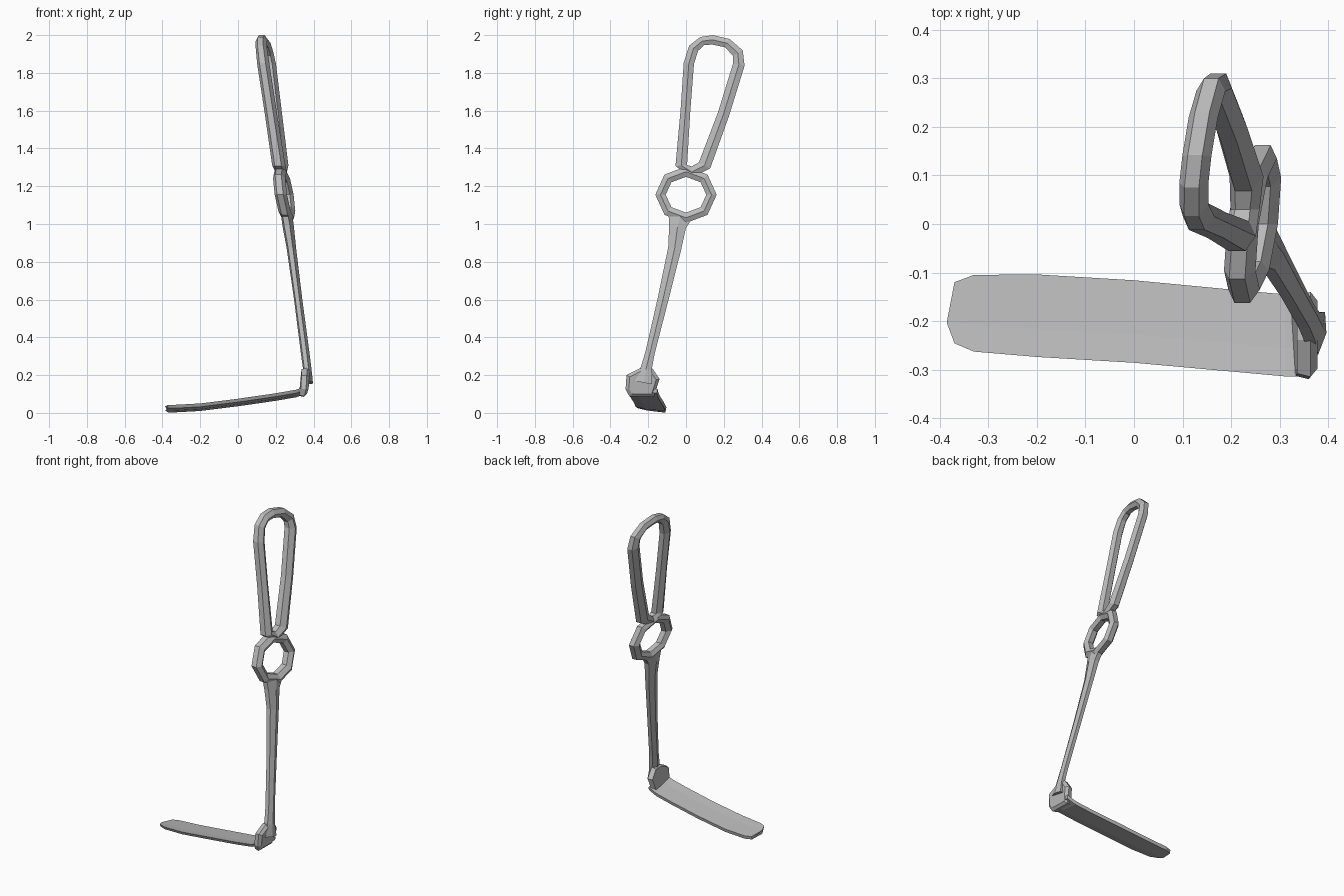
import bpy, bmesh, math
from mathutils import Vector

cube = bpy.data.objects.get("Cube")
if cube:
    bpy.data.objects.remove(cube, do_unlink=True)

steel = bpy.data.materials.new("brushed steel grey")
steel.use_nodes = True
GREY = (0.5, 0.5, 0.5, 1)
steel.diffuse_color = GREY
steel.node_tree.nodes["Principled BSDF"].inputs["Base Color"].default_value = GREY


def loft(name, rings, closed=False):
    """Skin a list of equal-sized rings; cap the ends unless closed."""
    bm = bmesh.new()
    rows = [[bm.verts.new(p) for p in ring] for ring in rings]
    n = len(rows[0])
    pairs = list(zip(rows, rows[1:]))
    if closed:
        pairs.append((rows[-1], rows[0]))
    else:
        bm.faces.new(rows[0])
        bm.faces.new(rows[-1])
    for a, b in pairs:
        for i in range(n):
            j = (i + 1) % n
            bm.faces.new((a[i], a[j], b[j], b[i]))
    bmesh.ops.recalc_face_normals(bm, faces=bm.faces)
    mesh = bpy.data.meshes.new(name)
    bm.to_mesh(mesh)
    bm.free()
    mesh.materials.append(steel)
    obj = bpy.data.objects.new(name, mesh)
    bpy.context.collection.objects.link(obj)
    return obj


def lean(y, z):
    """Sideways position of the slanted, slightly twisted handle plane."""
    return 0.40 - 0.135 * z + 0.13 * (y - 0.21 * z + 0.245)


def bar(name, path, closed=False):
    """Six-sided bar along (y, z, width, depth) points in the handle plane."""
    rings = []
    for i, (y, z, w, d) in enumerate(path):
        last = len(path) - 1
        before = path[i - 1] if closed or i else path[i]
        after = path[(i + 1) % len(path)] if closed or i < last else path[i]
        t = Vector((after[0] - before[0], after[1] - before[1])).normalized()
        ring = []
        for k in range(6):
            a = math.tau * k / 6
            s = math.sin(a) * w / 2 / 0.87
            py, pz = y - t.y * s, z + t.x * s
            ring.append((lean(py, pz) + math.cos(a) * d / 2, py, pz))
        rings.append(ring)
    return loft(name, rings, closed)


# Long open grip
bar("grip_loop", [
    (0.03, 1.275, 0.06, 0.06), (-0.025, 1.31, 0.062, 0.07), (-0.003, 1.6, 0.052, 0.065),
    (0.015, 1.85, 0.055, 0.065), (0.04, 1.93, 0.055, 0.06), (0.085, 1.968, 0.048, 0.06),
    (0.14, 1.975, 0.05, 0.06), (0.22, 1.957, 0.05, 0.06), (0.274, 1.905, 0.06, 0.06),
    (0.28, 1.845, 0.062, 0.065), (0.198, 1.58, 0.062, 0.065), (0.098, 1.31, 0.068, 0.07),
], closed=True)

# Finger ring
bar("finger_ring", [
    (0.135 * math.cos(a), 1.155 + 0.122 * math.sin(a), 0.055, 0.065)
    for a in (math.tau * (k + 0.0) / 8 for k in range(8))
], closed=True)

# Tapering shaft
bar("shaft", [
    (-0.03, 1.045, 0.13, 0.06), (-0.045, 0.985, 0.09, 0.06), (-0.06, 0.87, 0.07, 0.05),
    (-0.122, 0.6, 0.058, 0.044), (-0.19, 0.32, 0.05, 0.046), (-0.212, 0.23, 0.06, 0.045),
    (-0.225, 0.16, 0.09, 0.04),
])

# Flared knee plate joining shaft and blade
knee_profile = [(-0.24, 0.238), (-0.315, 0.2), (-0.32, 0.125), (-0.30, 0.088),
                (-0.17, 0.085), (-0.14, 0.18), (-0.18, 0.238)]
knee_rings = []
for dx, scale in ((0.0, 0.92), (0.028, 1.0), (0.042, 0.8)):
    knee_rings.append([
        (0.336 + dx - 0.25 * max(0, 0.14 - z), -0.23 + (y + 0.23) * scale, 0.155 + (z - 0.155) * scale)
        for y, z in knee_profile])
loft("knee", knee_rings)

# Thin blade: x, front y, back y, front top z, end slant
blade_rings = []
for x, front, back, z, slant in (
        (-0.37, -0.25, -0.12, 0.043, 0.016), (-0.33, -0.267, -0.105, 0.043, 0.0),
        (-0.2, -0.278, -0.104, 0.05, 0), (0.0, -0.29, -0.116, 0.075, 0),
        (0.2, -0.308, -0.135, 0.104, 0), (0.31, -0.318, -0.145, 0.123, 0),
        (0.365, -0.318, -0.15, 0.145, 0)):
    mid = front + 0.36 * (back - front)
    thick = 0.018
    blade_rings.append([
        (x, front + 0.004, z), (x - slant, mid, z - 0.009), (x, back, z - 0.02),
        (x, back - 0.004, z - 0.022 - thick), (x - slant, mid, z - 0.012 - thick),
        (x, front + 0.012, z - thick)])
loft("blade", blade_rings)
